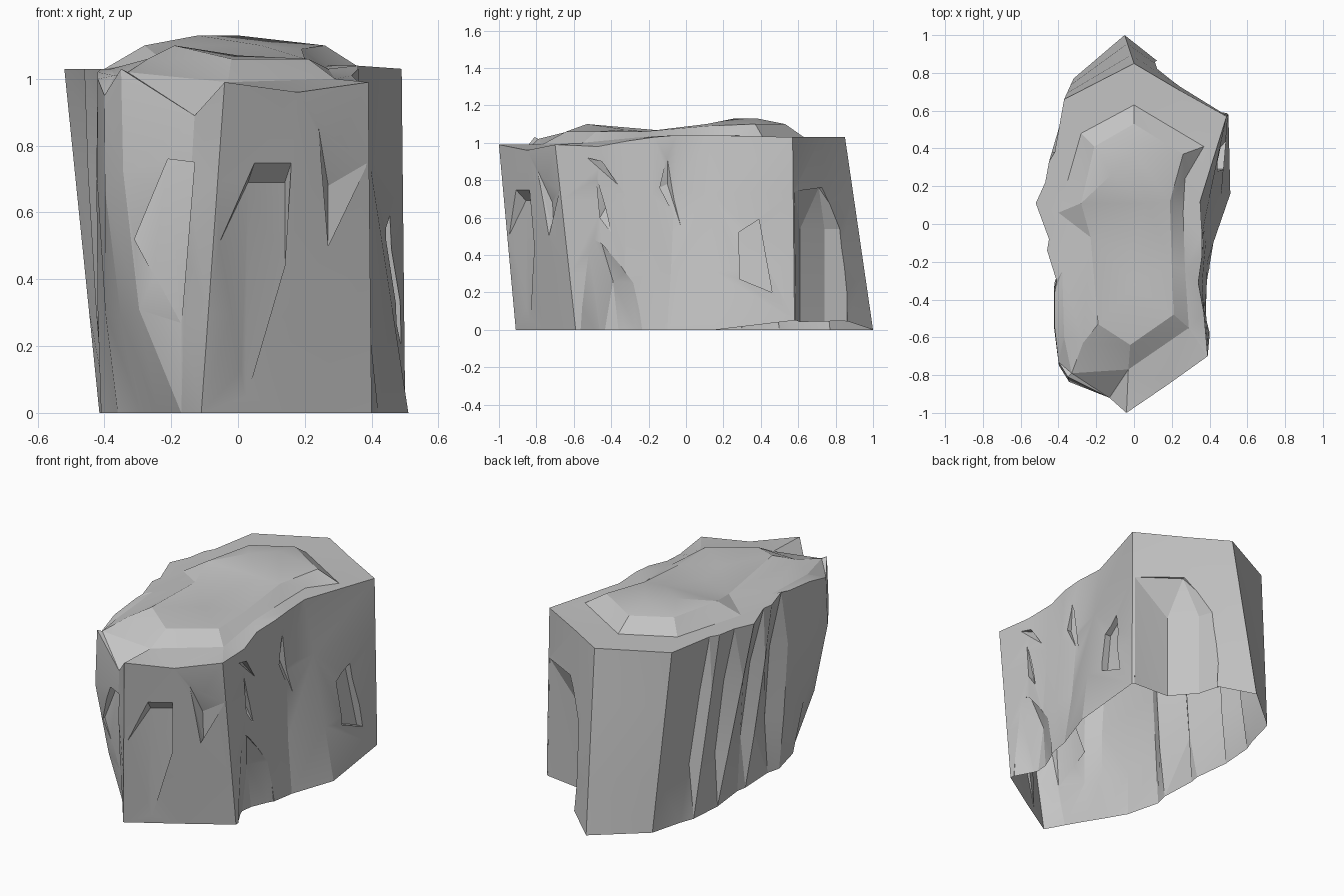
import bpy
import bmesh
from mathutils import Vector
from mathutils.bvhtree import BVHTree
from mathutils.geometry import delaunay_2d_cdt

default_cube = bpy.data.objects.get("Cube")
if default_cube:
    bpy.data.objects.remove(default_cube, do_unlink=True)

# One plain stone colour
stone = bpy.data.materials.new("stone_grey")
stone.use_nodes = True
stone_colour = (0.55, 0.55, 0.55, 1)
stone.diffuse_color = stone_colour
stone.node_tree.nodes["Principled BSDF"].inputs["Base Color"].default_value = stone_colour

# Outline, counter-clockwise from the front tip:
# top x, top y, top z, foot x, foot y, inward fold of the wall
outline = [
    (-.04, -1, .99, -.11, -.91, 0),
    (.18, -.85, .96, .15, -.75, 0),
    (.39, -.7, .99, .4, -.59, 0),
    (.37, -.47, .98, .39, -.45, 0),
    (.34, -.31, 1.01, .4, -.33, -.01),
    (.36, -.17, 1.03, .4, -.22, 0),
    (.36, -.05, 1.04, .42, -.1, .06),
    (.35, .12, 1.04, .51, .16, 0),
    (.49, .57, 1.03, .5, .58, 0),
    (.22, .72, 1.03, .14, .85, 0),
    (0, .85, 1.03, -.05, 1, 0),
    (-.37, .66, 1.03, -.32, .77, 0),
    # Leaning sawtooth folds, each a hollow followed by a rib
    (-.42, .38, 1.03, -.37, .58, .07),
    (-.45, .33, 1.03, -.4, .5, 0),
    (-.47, .22, 1.03, -.41, .36, .1),
    (-.52, .11, 1.03, -.415, .3, 0),
    (-.45, -.08, 1.03, -.39, .08, .1),
    (-.46, -.14, 1.03, -.4, .02, -.02),
    (-.41, -.3, 1.03, -.39, -.2, .1),
    (-.42, -.36, 1.02, -.41, -.28, -.02),
    # Bulging front right shoulder
    (-.42, -.55, 1, -.36, -.48, -.06),
    (-.4, -.73, .95, -.29, -.6, -.1),
    (-.35, -.81, 1.03, -.24, -.68, -.1),
    (-.13, -.92, .89, -.17, -.8, -.03),
]

# Foot of the ledge, crest of the ledge, and the peaks and dips within
ledge_foot = [
    (0, .63, 1.03), (-.28, .48, 1.03), (-.4, .06, 1.03), (-.38, -.25, 1.03),
    (-.37, -.6, 1.01), (-.33, -.79, 1.02), (-.03, -.77, .99),
    (.29, -.55, 1), (.27, -.24, 1.03), (.26, .06, 1.03),
    (.27, .24, 1.04), (.37, .41, 1.03),
]
ledge_crest = [
    (0, .53, 1.1), (-.21, .41, 1.1), (-.28, .11, 1.1), (-.23, -.07, 1.06),
    (-.27, -.63, 1.06), (-.19, -.53, 1.1), (-.02, -.64, 1.06),
    (.21, -.48, 1.06), (.2, -.22, 1.06), (.19, .12, 1.09), (.26, .37, 1.1),
]
crown = [
    (-.12, .26, 1.13), (0, .38, 1.13), (.07, .11, 1.1),
    (-.02, -.14, 1.06), (0, -.32, 1.07),
]


def wall_ring(bm, height):
    """One ring of the wall; height runs from the foot (0) to the rim (1)."""
    ring = []
    for tx, ty, tz, fx, fy, fold in outline:
        foot_z = .05 if fx > .1 and fy > .5 else 0
        point = Vector((fx, fy, foot_z)).lerp(Vector((tx, ty, tz)), height)
        shrink = 1 - fold * 4 * height * (1 - height)
        point.x *= shrink
        point.y *= shrink
        ring.append(bm.verts.new(point))
    return ring


def loop_edges(start, length):
    ids = list(range(start, start + length))
    return list(zip(ids, ids[1:] + ids[:1]))


def build_boulder():
    bm = bmesh.new()
    rings = [wall_ring(bm, h) for h in (0, .3, .7, 1)]
    count = len(outline)
    for low, high in zip(rings, rings[1:]):
        for a, b in loop_edges(0, count):
            bm.faces.new((low[a], low[b], high[b], high[a]))
    bm.faces.new(rings[0][::-1])

    # Faceted top, triangulated across the rim, the ledge and the crown
    inner = [bm.verts.new(p) for p in ledge_foot + ledge_crest + crown]
    top = rings[-1] + inner
    flat = [v.co.to_2d() for v in top]
    creases = loop_edges(count, len(ledge_foot))
    creases += loop_edges(count + len(ledge_foot), len(ledge_crest))
    result = delaunay_2d_cdt(flat, creases, [list(range(count))], 1, 1e-5)
    triangles, origins = result[2], result[3]
    for tri in triangles:
        bm.faces.new([top[origins[k][0]] for k in tri])

    bmesh.ops.triangulate(bm, faces=bm.faces[:])
    bmesh.ops.recalc_face_normals(bm, faces=bm.faces[:])
    return bm


def add_object(name, bm):
    mesh = bpy.data.meshes.new(name)
    bm.to_mesh(mesh)
    bm.free()
    obj = bpy.data.objects.new(name, mesh)
    bpy.context.collection.objects.link(obj)
    return obj


def hull_cutter(name, points):
    bm = bmesh.new()
    for p in points:
        bm.verts.new(p)
    hull = bmesh.ops.convex_hull(bm, input=bm.verts[:])
    spare = {g for g in hull["geom_interior"] + hull["geom_unused"]
             if isinstance(g, bmesh.types.BMVert)}
    bmesh.ops.delete(bm, geom=list(spare), context='VERTS')
    bmesh.ops.recalc_face_normals(bm, faces=bm.faces[:])
    cutter = add_object(name, bm)
    cutter.hide_render = True
    return cutter


def chip_cutter(name, outward, points, tree):
    """Hull over (sideways, height, depth) points laid on the wall."""
    corners = []
    for u, z, depth in points:
        start = outward * 2 + Vector((0, 0, z))
        if outward.x:
            start.y = u
        else:
            start.x = u
        hit = tree.ray_cast(start, -outward)[0]
        if hit:
            corners += [hit + outward * .1, hit - outward * (depth - .002)]
    return hull_cutter(name, corners)


# Chips knocked out of the front and left walls
front, left = Vector((0, -1, 0)), Vector((1, 0, 0))
chips = [
    ("front_hollow", front, [(-.31, .52, .02), (-.21, .76, .08), (-.13, .75, .08), (-.17, .26, 0)]),
    ("front_lip", front, [(.05, .75, 0), (.16, .75, 0), (.03, .69, .06), (.14, .69, .06),
                          (-.06, .5, 0), (.14, .44, .04), (.02, .03, 0)]),
    ("front_slit", front, [(.24, .86, 0), (.27, .5, .03), (.39, .75, 0), (.27, .68, .04)]),
    ("left_pocket", left, [(.28, .52, .04), (.39, .59, .04), (.46, .2, .04), (.29, .27, .04)]),
    ("left_crevice", left, [(-.1, .93, 0), (-.14, .76, .03), (-.02, .53, 0), (-.1, .78, .03)]),
    ("left_nick", left, [(-.53, .92, 0), (-.45, .9, .05), (-.36, .77, 0)]),
    ("left_crack", left, [(-.48, .82, 0), (-.46, .6, .04), (-.4, .52, 0), (-.43, .65, .04)]),
]

# Undercuts at the back and the left, open at the foot
back_undercut = [(.24, .71, .76), (.48, .58, .74), (.6, .8, .74), (.3, .9, .76)]
for z in (-.1, .54):
    back_undercut += [(.49, .59, z), (.27, .61, z), (.15, .74, z), (.11, .86, z), (.6, .8, z)]
left_undercut = [(.33, -.39, .26), (.37, -.45, .46), (.33, -.45, -.1), (.34, -.35, -.1)]
for x in (.395, .5):
    left_undercut += [(x, -.53, .5), (x, -.27, .25), (x, -.57, -.1), (x, -.22, -.1)]

bm = build_boulder()
tree = BVHTree.FromBMesh(bm)
boulder = add_object("boulder", bm)
boulder.data.materials.append(stone)

cutters = [chip_cutter(name, side, pts, tree) for name, side, pts in chips]
cutters.append(hull_cutter("back_undercut", back_undercut))
cutters.append(hull_cutter("left_undercut", left_undercut))
for cutter in cutters:
    cut = boulder.modifiers.new(cutter.name, 'BOOLEAN')
    cut.operation = 'DIFFERENCE'
    cut.solver = 'EXACT'
    cut.object = cutter

# Bake the chips in and drop the cutters
depsgraph = bpy.context.evaluated_depsgraph_get()
carved = bpy.data.meshes.new_from_object(boulder.evaluated_get(depsgraph))
boulder.modifiers.clear()
boulder.data = carved
for cutter in cutters:
    bpy.data.objects.remove(cutter, do_unlink=True)

# The underside is an open shell
bm = bmesh.new()
bm.from_mesh(carved)
underside = [f for f in bm.faces if f.normal.z < -.8 and f.calc_center_median().z < .07]
bmesh.ops.delete(bm, geom=underside, context='FACES')
bm.to_mesh(carved)
bm.free()

# Soft shading over gentle bends, crisp at the breaks
bpy.ops.object.select_all(action='DESELECT')
boulder.select_set(True)
bpy.context.view_layer.objects.active = boulder
bpy.ops.object.shade_smooth_by_angle(angle=.3)
